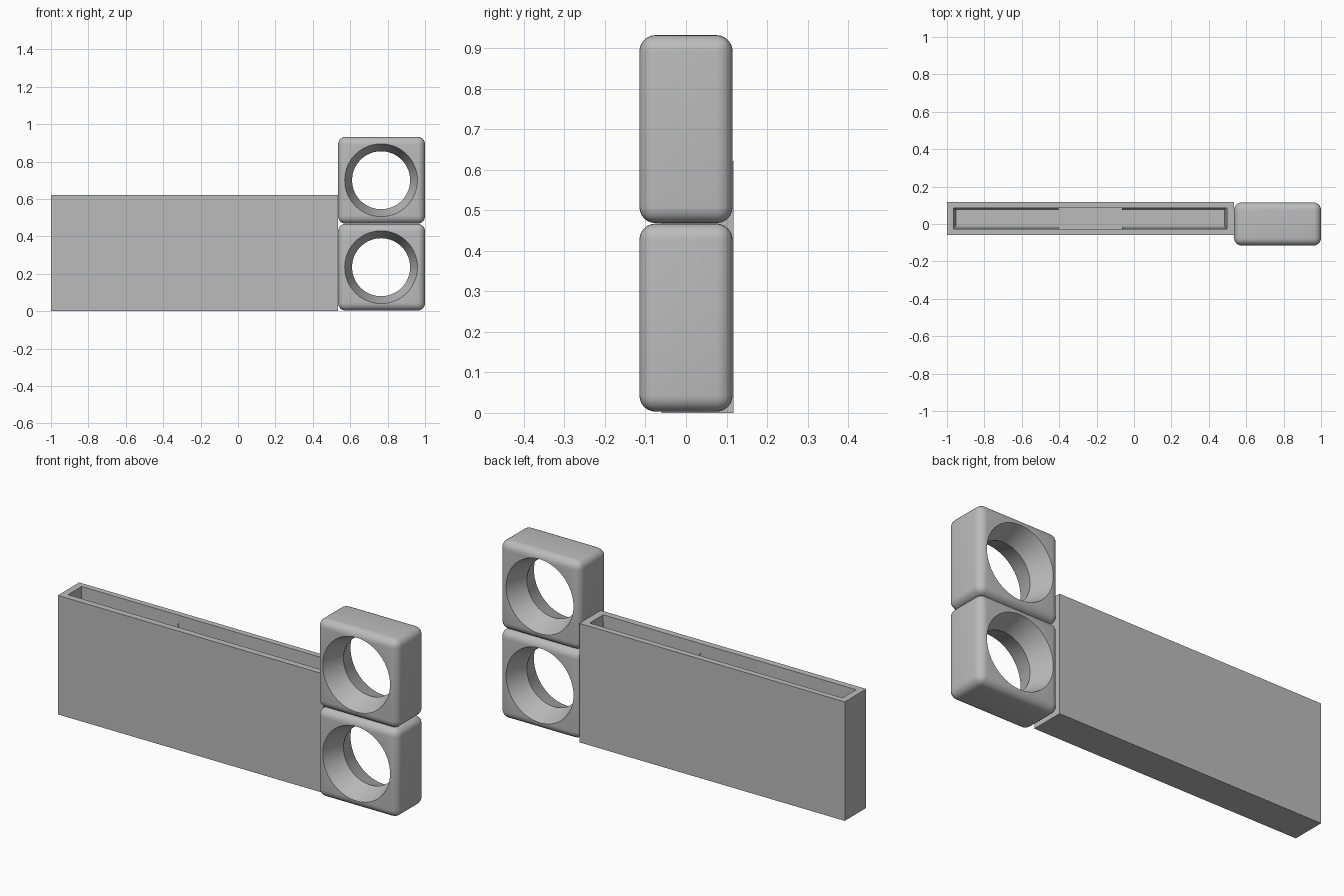
import bpy
import bmesh
import math
from mathutils import Matrix, Vector

cube = bpy.data.objects.get("Cube")
if cube:
    bpy.data.objects.remove(cube, do_unlink=True)

grey = bpy.data.materials.new("plain grey")
grey.use_nodes = True
colour = (0.5, 0.5, 0.5, 1)
grey.diffuse_color = colour
grey.node_tree.nodes["Principled BSDF"].inputs["Base Color"].default_value = colour


def make_object(name, bm):
    bmesh.ops.recalc_face_normals(bm, faces=bm.faces[:])
    mesh = bpy.data.meshes.new(name)
    bm.to_mesh(mesh)
    bm.free()
    mesh.materials.append(grey)
    obj = bpy.data.objects.new(name, mesh)
    bpy.context.collection.objects.link(obj)
    return obj


def box(name, low, high, draft=0.0, bevel=0.0):
    """Box between two corners; draft pulls the bottom face inwards."""
    low, high = Vector(low), Vector(high)
    bm = bmesh.new()
    bmesh.ops.create_cube(bm, size=1)
    for v in bm.verts:
        inset = draft if v.co.z < 0 else 0
        size = high - low - Vector((2 * inset, 2 * inset, 0))
        v.co = (low + high) / 2 + v.co * size
    if bevel:
        bmesh.ops.bevel(bm, geom=bm.edges[:], offset=bevel, segments=6,
                        profile=0.5, affect='EDGES')
    return make_object(name, bm)


def hourglass(name, x, z, waist, rim, half_depth):
    """Two cones along y that meet at a narrow waist."""
    bm = bmesh.new()
    for side in (-1, 1):
        turn = Matrix.Rotation(-side * math.pi / 2, 4, 'X')
        place = Matrix.Translation((x, side * half_depth / 2, z))
        bmesh.ops.create_cone(bm, cap_ends=True, segments=64, radius1=waist,
                              radius2=rim, depth=half_depth, matrix=place @ turn)
    # Join the halves and drop the caps at the waist
    caps = [f for f in bm.faces if abs(f.calc_center_median().y) < 1e-4]
    bmesh.ops.delete(bm, geom=caps, context='FACES_ONLY')
    bmesh.ops.remove_doubles(bm, verts=bm.verts[:], dist=1e-4)
    return make_object(name, bm)


def cut(obj, cutter):
    mod = obj.modifiers.new("cut", 'BOOLEAN')
    mod.operation = 'DIFFERENCE'
    mod.solver = 'EXACT'
    mod.object = cutter
    bpy.context.view_layer.objects.active = obj
    bpy.ops.object.modifier_apply(modifier=mod.name)
    bpy.data.objects.remove(cutter, do_unlink=True)


# Long open-topped holder: tapered pocket with a straight-walled middle
holder = box("holder_box", (-1, -0.06, 0), (0.535, 0.117, 0.622))
cut(holder, box("pocket_cutter", (-0.965, -0.026, 0.035), (0.497, 0.086, 0.63), draft=0.012))
cut(holder, box("middle_cutter", (-0.405, -0.026, 0.035), (-0.065, 0.086, 0.63)))

# Two stacked rounded rings beside the holder
for name, base in (("lower_ring", 0.003), ("upper_ring", 0.468)):
    ring = box(name, (0.535, -0.115, base), (1, 0.115, base + 0.464), bevel=0.04)
    cut(ring, hourglass("hole_cutter", 0.765, base + 0.232, 0.155, 0.195, 0.116))
    bpy.ops.object.select_all(action='DESELECT')
    ring.select_set(True)
    bpy.context.view_layer.objects.active = ring
    bpy.ops.object.shade_smooth_by_angle(angle=math.radians(30))
